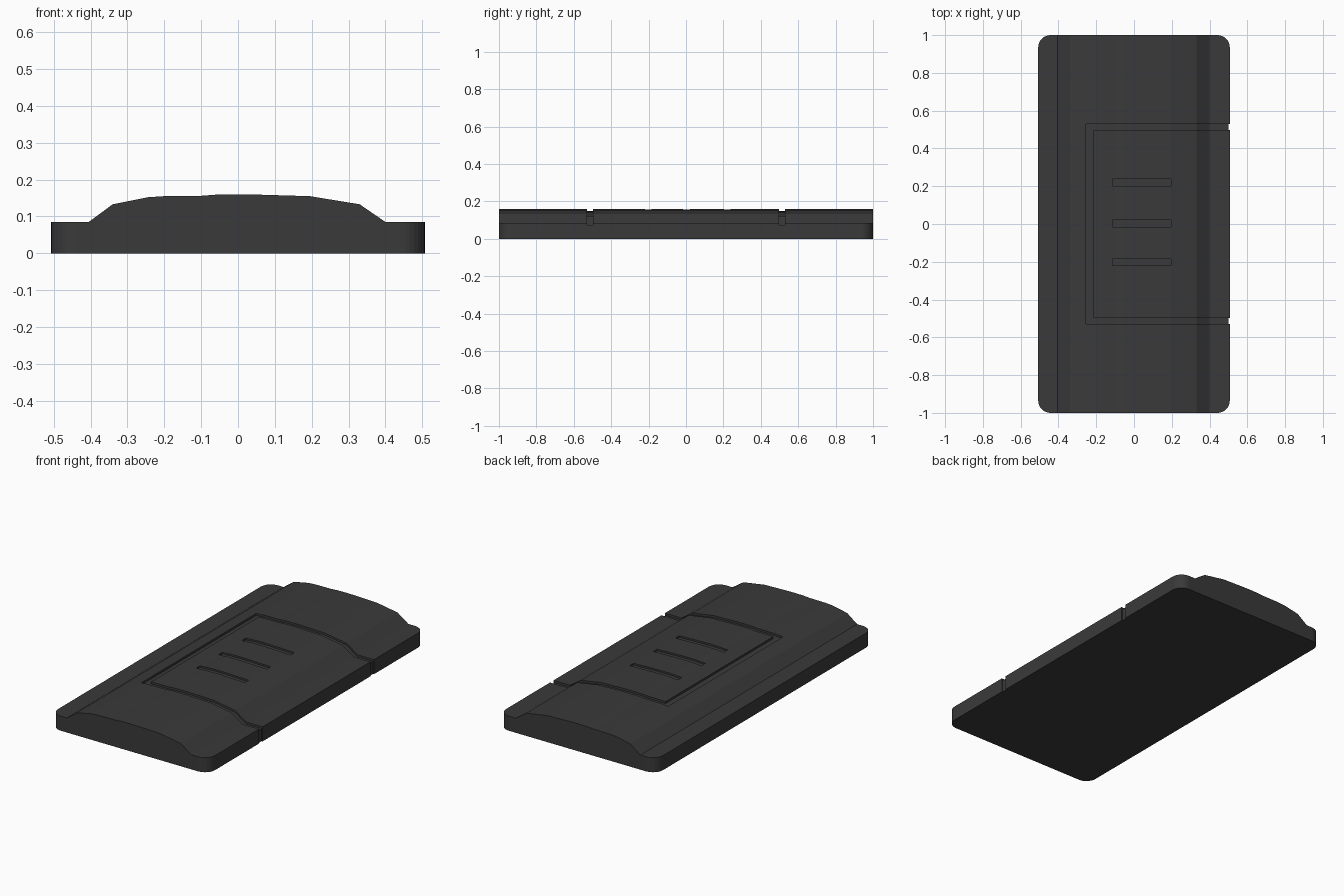
import bpy, bmesh

if "Cube" in bpy.data.objects:
    bpy.data.objects.remove(bpy.data.objects["Cube"])

# Cross-section of the upper surface (x, z)
TOP = [(-0.507, 0.085), (-0.405, 0.085), (-0.34, 0.133), (-0.245, 0.152),
       (-0.2, 0.155), (-0.1, 0.156), (-0.06, 0.159), (0, 0.16), (0.06, 0.159),
       (0.195, 0.155), (0.33, 0.133), (0.4, 0.085), (0.507, 0.085)]
HALF = 0.507

mat = bpy.data.materials.new("charcoal plastic")
mat.diffuse_color = (0.042, 0.042, 0.042, 1)
mat.use_nodes = True
mat.node_tree.nodes["Principled BSDF"].inputs["Base Color"].default_value = mat.diffuse_color


def height(x):
    for (xa, za), (xb, zb) in zip(TOP, TOP[1:]):
        if xa <= x <= xb:
            return za + (zb - za) * (x - xa) / (xb - xa)
    return TOP[-1][1]


def extrude_profile(name, points, y0, y1, corner=0):
    bm = bmesh.new()
    face = bm.faces.new([bm.verts.new((x, y0, z)) for x, z in points])
    ext = bmesh.ops.extrude_face_region(bm, geom=[face])
    verts = [g for g in ext["geom"] if isinstance(g, bmesh.types.BMVert)]
    bmesh.ops.translate(bm, verts=verts, vec=(0, y1 - y0, 0))
    if corner:
        edges = [e for e in bm.edges
                 if all(abs(abs(v.co.x) - HALF) < 1e-4 for v in e.verts)
                 and abs(e.verts[0].co.z - e.verts[1].co.z) > 0.01]
        bmesh.ops.bevel(bm, geom=edges, offset=corner, segments=8,
                        profile=0.5, affect='EDGES')
    bmesh.ops.recalc_face_normals(bm, faces=bm.faces[:])
    mesh = bpy.data.meshes.new(name)
    bm.to_mesh(mesh)
    bm.free()
    mesh.materials.append(mat)
    ob = bpy.data.objects.new(name, mesh)
    bpy.context.collection.objects.link(ob)
    return ob


def cut(target, name, x0, x1, y0, y1, depth):
    """Cut a channel that follows the upper surface at a constant depth."""
    through = x1 > HALF
    xe = HALF - 0.006 if through else x1
    xs = [x0] + [x for x, _ in TOP if x0 + 1e-4 < x < xe - 1e-4] + [xe]
    pts = [(x, height(x) - depth) for x in xs]
    if through:  # carry the channel down the side wall
        pts += [(xe, -0.1), (x1, -0.1)]
    pts += [(x1, 0.3), (x0, 0.3)]
    cutter = extrude_profile(name, pts, y0, y1)
    mod = target.modifiers.new(name, 'BOOLEAN')
    mod.operation = 'DIFFERENCE'
    mod.solver = 'EXACT'
    mod.object = cutter
    bpy.context.view_layer.objects.active = target
    bpy.ops.object.modifier_apply(modifier=name)
    bpy.data.objects.remove(cutter, do_unlink=True)


# Main shell with rounded corners
body = extrude_profile("cover_body", [(-HALF, 0)] + TOP + [(HALF, 0)],
                       -1, 1, 0.065)

# Panel seam: two cross channels and one long channel
for s in (-1, 1):
    ya, yb = sorted((s * 0.497, s * 0.53))
    cut(body, "seam_cross", -0.255, 0.6, ya, yb, 0.012)
cut(body, "seam_long", -0.255, -0.215, -0.51, 0.51, 0.012)

# Three grip slots
for y in (-0.202, 0.003, 0.22):
    cut(body, "grip_slot", -0.115, 0.197, y - 0.018, y + 0.018, 0.01)
